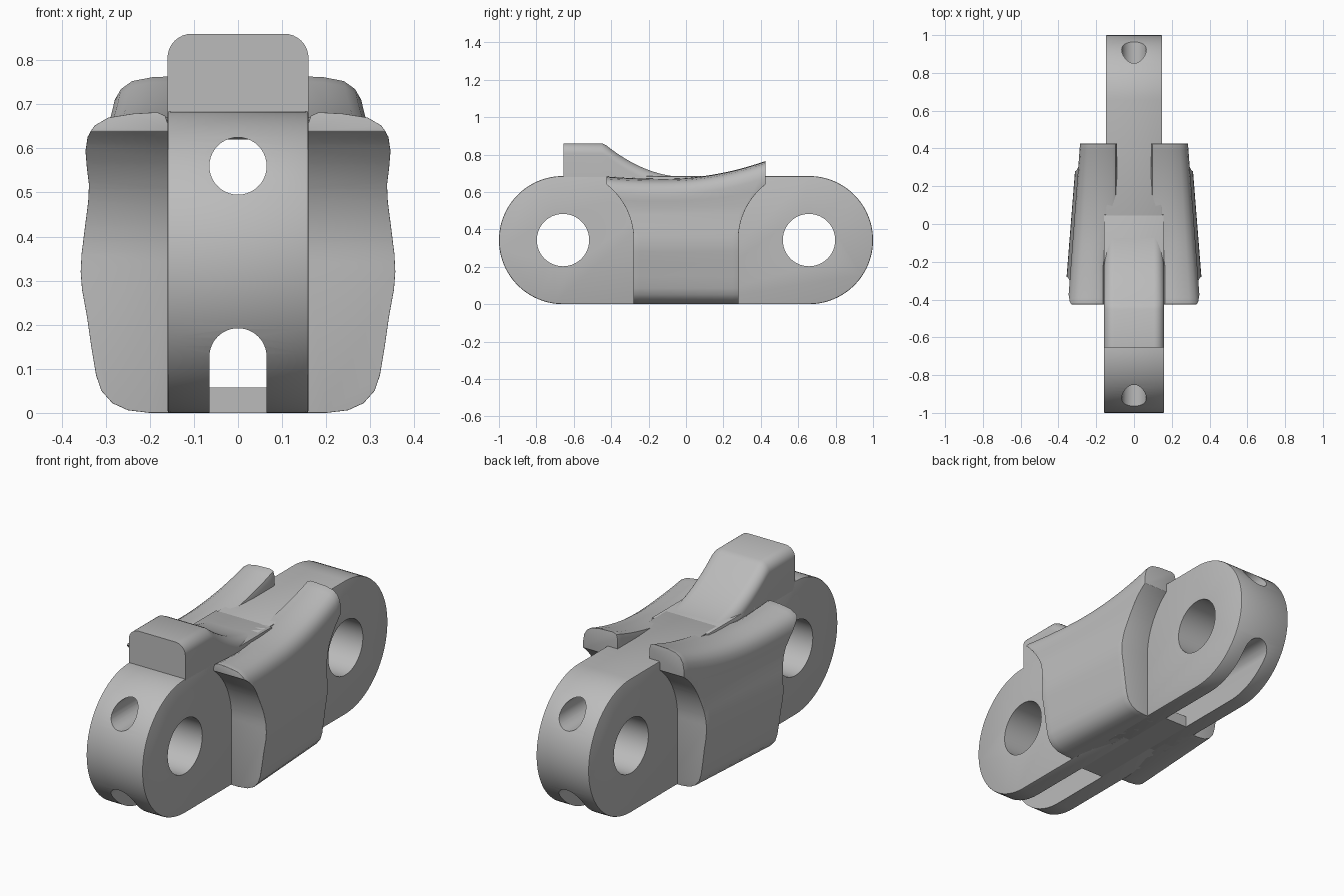
import bpy, bmesh, math
from mathutils import Vector

if "Cube" in bpy.data.objects:
    bpy.data.objects.remove(bpy.data.objects["Cube"])

steel = bpy.data.materials.new("plain_grey")
steel.use_nodes = True
GREY = (0.5, 0.5, 0.5, 1)
steel.diffuse_color = GREY
steel.node_tree.nodes["Principled BSDF"].inputs["Base Color"].default_value = GREY

R = 0.3425      # end radius, also the height of the pin axis
PIN_Y = 0.6575
TOP = 2 * R


def loft(name, rings):
    """Solid skinned over a row of equal-sized rings."""
    bm = bmesh.new()
    loops = [[bm.verts.new(p) for p in ring] for ring in rings]
    n = len(loops[0])
    for a, b in zip(loops, loops[1:]):
        for i in range(n):
            j = (i + 1) % n
            bm.faces.new((a[i], a[j], b[j], b[i]))
    bm.faces.new(loops[0])
    bm.faces.new(loops[-1])
    bmesh.ops.recalc_face_normals(bm, faces=bm.faces)
    mesh = bpy.data.meshes.new(name)
    bm.to_mesh(mesh)
    bm.free()
    mesh.materials.append(steel)
    ob = bpy.data.objects.new(name, mesh)
    bpy.context.collection.objects.link(ob)
    return ob


def prism_x(name, pts, half):
    return loft(name, [[Vector((x, y, z)) for y, z in pts] for x in (-half, half)])


def prism_y(name, pts, y0, y1):
    return loft(name, [[Vector((x, y, z)) for x, z in pts] for y in (y0, y1)])


def arc(cu, cv, r, a0, a1, n):
    angles = [math.radians(a0 + (a1 - a0) * i / n) for i in range(n + 1)]
    return [(cu + r * math.cos(a), cv + r * math.sin(a)) for a in angles]


def apply(ob, kind, **settings):
    bpy.ops.object.select_all(action='DESELECT')
    bpy.context.view_layer.objects.active = ob
    ob.select_set(True)
    mod = ob.modifiers.new(kind.title(), kind)
    for key, value in settings.items():
        setattr(mod, key, value)
    bpy.ops.object.modifier_apply(modifier=mod.name)


def bevel(ob, width, angle, segments=2):
    apply(ob, 'BEVEL', width=width, segments=segments, limit_method='ANGLE',
          angle_limit=math.radians(angle))


def cut(ob, cutters):
    for c in cutters:
        apply(ob, 'BOOLEAN', operation='DIFFERENCE', solver='EXACT', object=c)


def smooth(ob, angle=32):
    bpy.ops.object.select_all(action='DESELECT')
    bpy.context.view_layer.objects.active = ob
    ob.select_set(True)
    bpy.ops.object.shade_smooth_by_angle(angle=math.radians(angle))


def ease(a, b, v):
    t = min(max((v - a) / (b - a), 0), 1)
    return t * t * (3 - 2 * t)


# Cutters: pin holes, long round bore, long arched slot
HOLE = 0.065
bore = prism_y("bore_cutter", arc(0, 0.56, HOLE, 0, 360, 40)[:-1], -1.2, 1.2)
slot = prism_y("slot_cutter", [(-HOLE, -0.1), (HOLE, -0.1)]
               + arc(0, 0.127, HOLE, 0, 180, 24), -1.2, 1.2)
cutters = [bore, slot]

# Link bars with round ends, the back one slightly narrower
for s, name, half in ((-1, "front_bar", 0.16), (1, "back_bar", 0.149)):
    side = [(-0.05, 0)] + arc(PIN_Y, R, R, -90, 90, 48) + [(-0.05, TOP)]
    bar = prism_x(name, [(s * y, z) for y, z in side], half)
    bevel(bar, 0.006, 60)
    pin = prism_x(name + "_pin_cutter",
                  arc(s * PIN_Y, R, 0.14, 0, 360, 56)[:-1], 0.5)
    cut(bar, [pin, bore, slot])
    smooth(bar)
    cutters.append(pin)

# Floor closing the middle of the slot
floor = prism_y("slot_floor", [(-HOLE, 0), (HOLE, 0), (HOLE, 0.058), (-HOLE, 0.058)],
                -0.32, 0.32)

# Raised stop block with a concave ramp
def block_top(y):
    if y < -0.44:
        return 0.86
    return TOP - 0.005 + 0.18 * (min(y, 0) / 0.44) ** 2


rings = []
for y in [-0.655, -0.45] + [-0.425 + 0.025 * i for i in range(18)]:
    t = block_top(y)
    r = 0.055
    ring = arc(0.16 - r, t - r, r, 0, 90, 8) + arc(r - 0.16, t - r, r, 90, 180, 8)
    base = min(0.645, t - r - 0.005)
    ring += [(-0.16, base), (0.16, base)]
    rings.append([Vector((x, y, z)) for x, z in ring])
smooth(loft("stop_block", rings), 50)

# Side wings: waisted section, tapering to the back, rising at the rear
SECTION = [(0.2, 0), (0.25, 0.006), (0.285, 0.022), (0.31, 0.05), (0.322, 0.085),
           (0.333, 0.15), (0.343, 0.22), (0.354, 0.28), (0.357, 0.32),
           (0.355, 0.36), (0.347, 0.42), (0.338, 0.48), (0.335, 0.52),
           (0.338, 0.56), (0.339, 0.6), (0.332, 0.63), (0.315, 0.655),
           (0.285, 0.673), (0.23, 0.682)]


def wing_ring(y, s):
    top = 0.67 + (0.32 if y > -0.12 else 0.13) * (y + 0.12) ** 2
    inner = 0.158 - 0.068 * ease(-0.25, 0.08, y)
    scale = 0.9375 - 0.223 * y
    ring = [(inner, 0)]
    ring += [(x * scale, z + ease(0.48, 0.62, z) * (top - TOP)) for x, z in SECTION]
    ring += [(inner + 0.025, top), (inner + 0.007, top - 0.008), (inner, top - 0.03)]
    return [Vector((s * x, y, z)) for x, z in ring]


for s, name in ((1, "left_wing"), (-1, "right_wing")):
    wing = loft(name, [wing_ring(-0.425 + 0.85 * i / 24, s) for i in range(25)])
    for e in (-1, 1):
        relief = [(0.28, -0.1)] + arc(PIN_Y, R, PIN_Y - 0.28, 180, 90, 28)
        relief += [(1.1, R + 0.375), (1.1, -0.1)]
        c = prism_x("relief_cutter", [(e * y, z) for y, z in relief], 0.6)
        cut(wing, [c])
        cutters.append(c)
    bevel(wing, 0.012, 50, 3)
    smooth(wing, 40)

# Clear the used cutters
for c in cutters:
    bpy.data.objects.remove(c)
